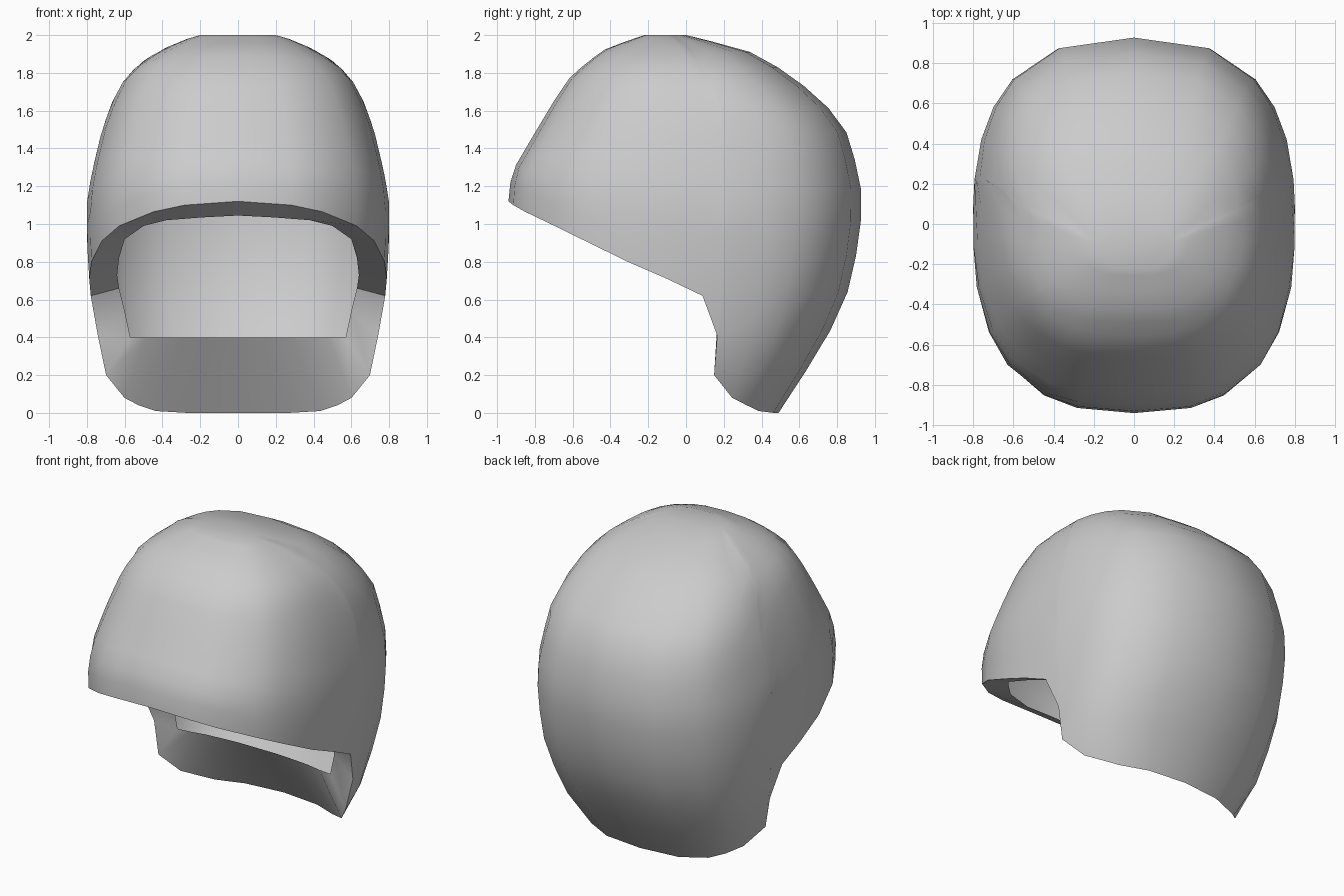
import bpy, bmesh
from math import sin, cos, radians

if "Cube" in bpy.data.objects:
    bpy.data.objects.remove(bpy.data.objects["Cube"])

# Horizontal sections of the shell: height, front y, back y, half width
SECTIONS = [
    (0.00, -0.90, 0.49, 0.57), (0.10, -0.90, 0.55, 0.65), (0.20, -0.90, 0.62, 0.705),
    (0.36, -0.90, 0.73, 0.74), (0.65, -0.90, 0.86, 0.785), (0.90, -0.93, 0.915, 0.80),
    (1.12, -0.94, 0.935, 0.80), (1.27, -0.925, 0.915, 0.775), (1.50, -0.79, 0.845, 0.72),
    (1.65, -0.70, 0.725, 0.665), (1.77, -0.62, 0.575, 0.60), (1.86, -0.52, 0.44, 0.51),
    (1.93, -0.42, 0.30, 0.39), (1.98, -0.28, 0.08, 0.27), (2.00, -0.22, 0.0, 0.20)]

# Rim from brow to nape: section angle, height, then inner lip point x, y, z
RIM = [
    (-90, 1.12, 0, -0.80, 1.045), (-75, 1.10, 0.19, -0.79, 1.035),
    (-62, 1.065, 0.38, -0.72, 1.02), (-43, 0.99, 0.50, -0.60, 0.99),
    (-29, 0.91, 0.60, -0.48, 0.92), (-14, 0.80, 0.63, -0.25, 0.82),
    (-3.3, 0.71, 0.64, -0.05, 0.73), (3, 0.62, 0.63, 0.10, 0.66),
    (8, 0.41, 0.60, 0.17, 0.54), (9, 0.20, 0.57, 0.17, 0.40),
    (21, 0.08, 0.48, 0.18, 0.40), (33, 0.04, 0.38, 0.20, 0.40),
    (46, 0.01, 0.28, 0.21, 0.40), (68, 0.0, 0.14, 0.22, 0.40),
    (90, 0.0, 0, 0.22, 0.40)]
ROWS = 14
POWER = 2 / 2.6


def section(z):
    for a, b in zip(SECTIONS, SECTIONS[1:]):
        if z <= b[0]:
            t = (z - a[0]) / (b[0] - a[0])
            return [p + (q - p) * t for p, q in zip(a[1:], b[1:])]
    return SECTIONS[-1][1:]


def shell_point(angle, z, side):
    front, back, width = section(z)
    mid = (front + back) / 2 if z > 1.12 else 0
    s, c = sin(radians(angle)), max(0, cos(radians(angle)))
    reach = back - mid if s > 0 else mid - front
    y = mid + reach * abs(s) ** POWER * (1 if s > 0 else -1)
    return (side * width * c ** POWER if abs(angle) < 90 else 0, y, z)


bm = bmesh.new()

# Meridian strips from inner lip, over the rim, up to the crown
loop = [(r, 1) for r in RIM] + [(r, -1) for r in RIM[-2:0:-1]]
strips = []
for (angle, z_rim, lx, ly, lz), side in loop:
    points = [(side * lx, ly, lz)]
    for k in range(ROWS + 1):
        z = 2 - (2 - z_rim) * (1 - k / ROWS) ** 1.6
        points.append(shell_point(angle, z, side))
    strips.append([bm.verts.new(p) for p in points])

for a, b in zip(strips, strips[1:] + strips[:1]):
    for k in range(ROWS + 1):
        bm.faces.new((a[k], b[k], b[k + 1], a[k + 1]))

# Flat crown cap
bm.faces.new([s[-1] for s in strips])
bmesh.ops.recalc_face_normals(bm, faces=bm.faces)

mesh = bpy.data.meshes.new("helmet_shell")
bm.to_mesh(mesh)
bm.free()
helmet = bpy.data.objects.new("helmet_shell", mesh)
bpy.context.collection.objects.link(helmet)
bpy.context.view_layer.objects.active = helmet
helmet.select_set(True)
bpy.ops.object.shade_smooth_by_angle(angle=radians(40))
